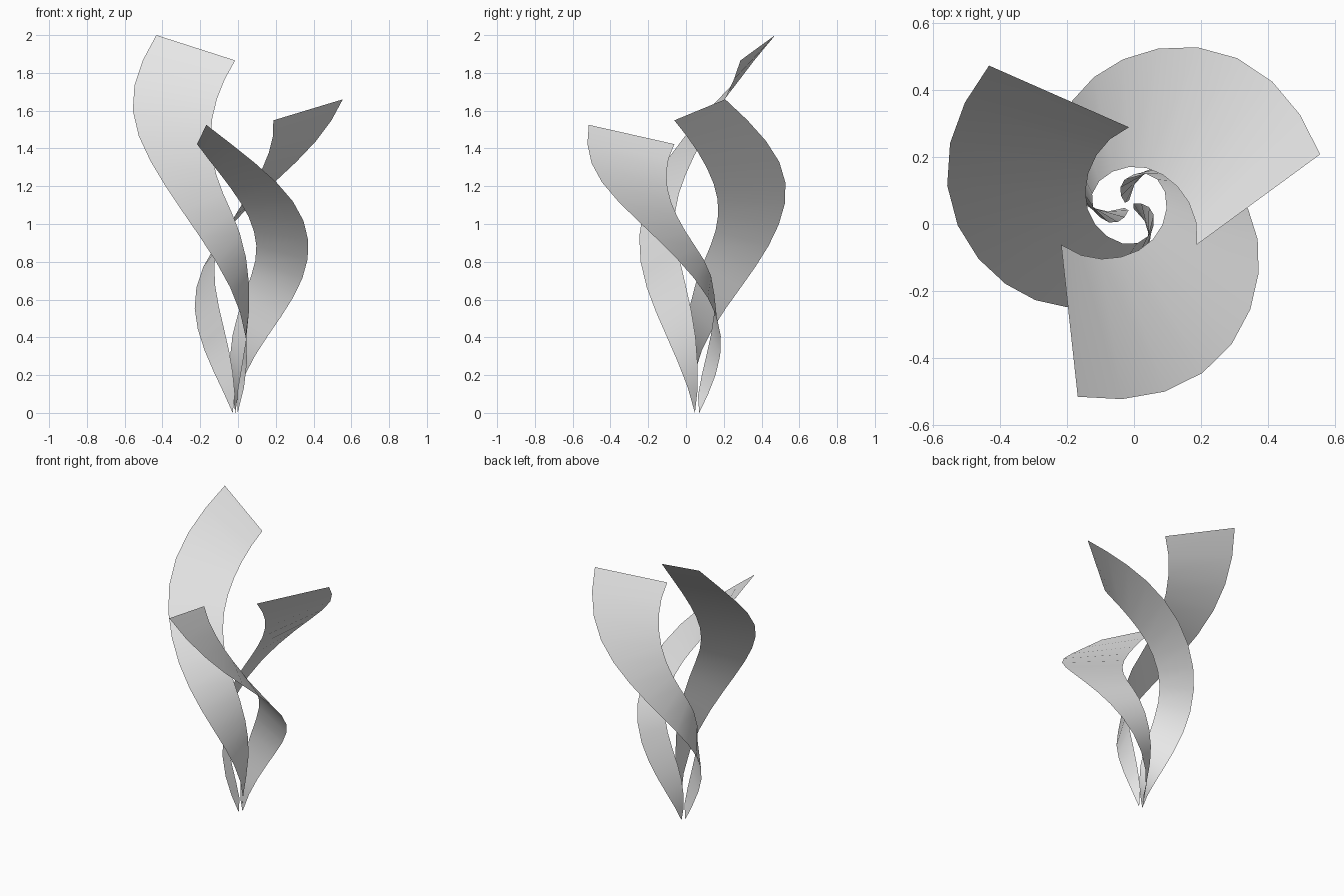
import bpy
import math

cube = bpy.data.objects.get("Cube")
if cube:
    bpy.data.objects.remove(cube, do_unlink=True)

# One pale grey for every ribbon
grey = bpy.data.materials.new("pale_grey")
grey.use_nodes = True
tone = (0.8, 0.8, 0.8, 1)
grey.diffuse_color = tone
grey.node_tree.nodes["Principled BSDF"].inputs["Base Color"].default_value = tone

STEPS = 15
AXIS_X, AXIS_Y = -0.015, 0.055
TURN = math.radians(12.9)

# Ribbon shape at equally spaced stations from the top end to the foot
OUTER_RADIUS = (0.59, 0.545, 0.436, 0.312, 0.165, 0.015)
INNER_RADIAL = (0.165, 0.131, 0.115, 0.098, 0.05, 0.008)
INNER_TANGENT = (-0.165, -0.083, -0.005, 0.06, 0.06, 0.012)
INNER_HEIGHT = (0.933, 0.78, 0.63, 0.475, 0.27, 0.06)


def smooth_value(keys, t):
    """Catmull-Rom interpolation through the stations, t from 0 to 1."""
    last = len(keys) - 1
    i = min(int(t * last), last - 1)
    u = t * last - i
    b, c = keys[i], keys[i + 1]
    a = keys[i - 1] if i > 0 else 2 * b - c
    d = keys[i + 2] if i + 2 <= last else 2 * c - b
    return b + u / 2 * (c - a + u * (2 * a - 5 * b + 4 * c - d
                                     + u * (3 * (b - c) + d - a)))


def place(radial, tangent, angle, z):
    c, s = math.cos(angle), math.sin(angle)
    return (AXIS_X + radial * c - tangent * s,
            AXIS_Y + radial * s + tangent * c, z)


def make_ribbon(name, start_degrees, height):
    verts, faces = [], []
    for k in range(STEPS + 1):
        t = k / STEPS
        angle = math.radians(start_degrees) + k * TURN
        verts.append(place(smooth_value(OUTER_RADIUS, t), 0, angle,
                           height * (1 - t)))
        verts.append(place(smooth_value(INNER_RADIAL, t),
                           smooth_value(INNER_TANGENT, t), angle,
                           height * smooth_value(INNER_HEIGHT, t)))
    for k in range(STEPS):
        n = 2 * k
        faces.append((n, n + 2, n + 3, n + 1))
    mesh = bpy.data.meshes.new(name)
    mesh.from_pydata(verts, [], faces)
    mesh.materials.append(grey)
    mesh.shade_smooth()
    ribbon = bpy.data.objects.new(name, mesh)
    bpy.context.collection.objects.link(ribbon)


# Three spiral ribbons around one axis, each of its own height
make_ribbon("tall_ribbon", 135, 2.0)
make_ribbon("middle_ribbon", 15, 1.66)
make_ribbon("short_ribbon", 255, 1.525)
